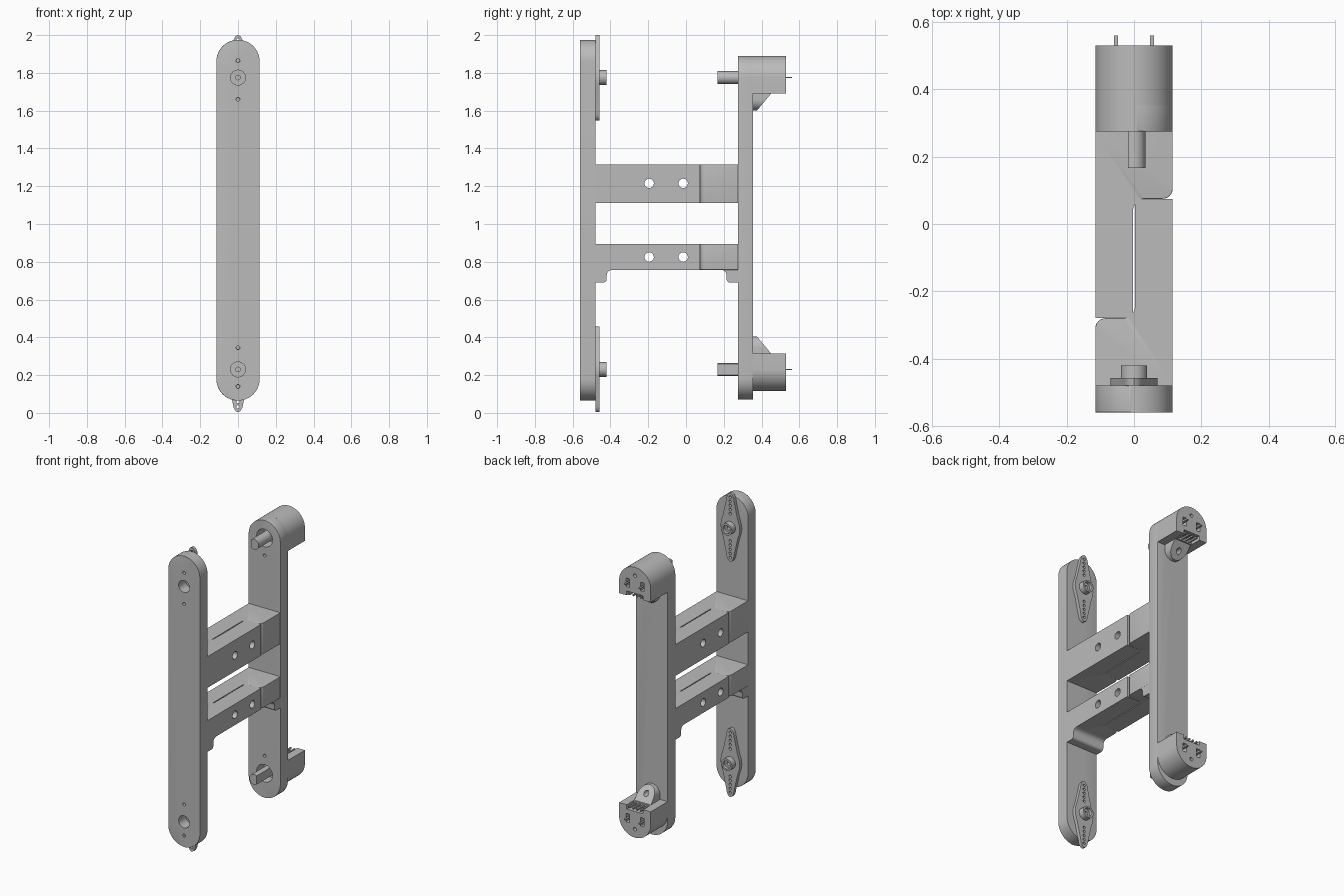
import bpy, bmesh
from math import pi, sin, cos
from mathutils import Vector

cube = bpy.data.objects.get("Cube")
if cube:
    bpy.data.objects.remove(cube)

grey = bpy.data.materials.new("plain_grey")
grey.use_nodes = True
COLOUR = (0.5, 0.5, 0.5, 1)
grey.diffuse_color = COLOUR
grey.node_tree.nodes["Principled BSDF"].inputs["Base Color"].default_value = COLOUR

PLACE = {"x": lambda u, v, t: (t, u, v),
         "y": lambda u, v, t: (u, t, v),
         "z": lambda u, v, t: (u, v, t)}


def prism(name, pts, axis, lo, hi):
    """Extrude a 2D outline along an axis."""
    bm = bmesh.new()
    ends = [[bm.verts.new(PLACE[axis](u, v, t)) for u, v in pts] for t in (lo, hi)]
    n = len(pts)
    for ring in ends:
        bm.faces.new(ring)
    for i in range(n):
        j = (i + 1) % n
        bm.faces.new((ends[0][i], ends[0][j], ends[1][j], ends[1][i]))
    bmesh.ops.recalc_face_normals(bm, faces=bm.faces)
    mesh = bpy.data.meshes.new(name)
    bm.to_mesh(mesh)
    bm.free()
    mesh.materials.append(grey)
    ob = bpy.data.objects.new(name, mesh)
    bpy.context.collection.objects.link(ob)
    return ob


def circle(u, v, r, n=24):
    return [(u + r * cos(2 * pi * i / n), v + r * sin(2 * pi * i / n)) for i in range(n)]


def rect(u0, u1, v0, v1):
    return [(u0, v0), (u1, v0), (u1, v1), (u0, v1)]


def stadium(r, v0, v1, n=24):
    top = [(r * cos(pi * i / n), v1 - r + r * sin(pi * i / n)) for i in range(n + 1)]
    return top + [(-u, v0 + r - (v - v1 + r)) for u, v in top]


def rounded(corners, steps=6):
    """Outline from (u, v, radius) corners, with each right angle filleted."""
    out = []
    for i, (u, v, r) in enumerate(corners):
        p = Vector((u, v))
        if not r:
            out.append((u, v))
            continue
        a = (Vector(corners[i - 1][:2]) - p).normalized() * r
        b = (Vector(corners[(i + 1) % len(corners)][:2]) - p).normalized() * r
        for k in range(steps + 1):
            t = pi / 2 * k / steps
            out.append(tuple(p + a * (1 - sin(t)) + b * (1 - cos(t))))
    return out


def activate(ob):
    bpy.ops.object.select_all(action="DESELECT")
    ob.select_set(True)
    bpy.context.view_layer.objects.active = ob


def cut(ob, *cutters):
    activate(ob)
    for c in cutters:
        mod = ob.modifiers.new("cut", "BOOLEAN")
        mod.operation, mod.solver, mod.object = "DIFFERENCE", "EXACT", c
        bpy.ops.object.modifier_apply(modifier=mod.name)
        bpy.data.objects.remove(c)


def drill(ob, axis, lo, hi, holes):
    cut(ob, *[prism("cutter", circle(u, v, r, 16), axis, lo, hi) for u, v, r in holes])


def round_edges(ob, test, width):
    """Bevel the sharp edges whose two ends pass the test."""
    bm = bmesh.new()
    bm.from_mesh(ob.data)
    edges = [e for e in bm.edges if e.calc_face_angle(0) > 0.6
             and all(test(v.co) for v in e.verts)]
    bmesh.ops.bevel(bm, geom=edges, offset=width, segments=4, profile=0.5,
                    affect="EDGES", clamp_overlap=True)
    bm.to_mesh(ob.data)
    bm.free()


def turn(ob):
    """Half turn that carries a front-frame part to its rear-frame counterpart."""
    for v in ob.data.vertices:
        v.co.x, v.co.y = -v.co.x, -0.205 - v.co.y
    return ob


W = 0.115
AXLES = (("upper", 1.775, 1), ("lower", 0.23, -1))

# Long end plates with one softened side
front = prism("front_plate", stadium(W, 0.065, 1.975), "y", -0.56, -0.48)
rear = turn(prism("rear_plate", stadium(W, 0.07, 1.89), "y", -0.56, -0.48))
round_edges(front, lambda c: c.x < -0.01, 0.024)
round_edges(rear, lambda c: c.x > 0.01, 0.024)
for _, z, s in AXLES:
    drill(front, "y", -0.7, -0.4, [(0, z, 0.04), (0, z + s * 0.09, 0.01), (0, z - s * 0.115, 0.01)])
    drill(rear, "y", 0.2, 0.4, [(0, z, 0.058), (0, z - s * 0.115, 0.01)])

# Interlocking cross arms, each with a wide root and a half-width tongue
ARM = [(-W, -0.48, 0), (W, -0.48, 0), (W, 0.075, 0), (0.003, 0.075, 0.02),
       (0.003, -0.28, 0.035), (-W, -0.28, 0.03)]
LIP = [(-0.48, 0.757, 0), (-0.395, 0.757, 0), (-0.42, 0.757, 0), (-0.42, 0.69, 0.018), (-0.48, 0.69, 0)]
LIP[1:3] = [(-0.42 + 0.03 * (1 - sin(pi / 2 * k / 5)), 0.757 - 0.03 * (1 - cos(pi / 2 * k / 5)), 0)
            for k in range(6)]
for side in ("front", "rear"):
    for level, z0, z1 in (("upper", 1.11, 1.315), ("lower", 0.757, 0.895)):
        arm = prism(f"{side}_{level}_arm", rounded(ARM), "z", z0, z1)
        round_edges(arm, lambda c: c.x < -0.01 and c.y < -0.27, 0.014)
        if side == "rear":
            turn(arm)
        zc = 1.215 if level == "upper" else 0.825
        drill(arm, "x", -0.3, 0.3, [(-0.195, zc, 0.025), (-0.015, zc, 0.025)])
    lip = prism(f"{side}_lip", rounded(LIP), "x", -W, W)
    if side == "rear":
        turn(lip)

for name, z, s in AXLES:
    # Two-ended horn with a row of holes and a hollow hub
    half = [(0.07, 0), (0.066, 0.03), (0.053, 0.07), (0.031, 0.165), (0.024, 0.2),
            (0.014, 0.219), (0, 0.2265)]
    right = [(u, -v) for u, v in half[::-1]] + half[1:]
    outline = [(u, z + v) for u, v in right] + [(-u, z + v) for u, v in right[-2:0:-1]]
    horn = prism(f"{name}_horn", outline, "y", -0.48, -0.458)
    drill(horn, "y", -0.6, -0.4, [(0, z, 0.02)] + [
        (0, z + d * (0.09 + 0.027 * i), 0.009) for i in range(5) for d in (1, -1)])
    hub = prism(f"{name}_hub", circle(0, z, 0.039, 32), "y", -0.485, -0.42)
    drill(hub, "y", -0.44, -0.3, [(0, z, 0.027)])
    drill(hub, "y", -0.6, -0.3, [(0, z, 0.012)])

    # Output shaft with one flat side
    shaft = prism(f"{name}_shaft", [(max(u, -0.018) * s, z + v) for u, v in circle(0, 0, 0.034, 32)],
                  "y", 0.167, 0.36)

    # Motor housing: round outside, flat towards the middle
    arc = [(W * cos(pi * i / 32), z + s * W * sin(pi * i / 32)) for i in range(33)]
    flat = z - s * 0.085
    housing = prism(f"{name}_motor_housing", arc + [(-W, flat), (W, flat)], "y", 0.352, 0.53)
    drill(housing, "y", 0.48, 0.6, [(0, z + s * 0.06, 0.012)])
    notch = sorted((flat - s * 0.02, flat + s * 0.028))
    cut(housing, prism("cutter", rect(-0.06, 0.06, *notch), "y", 0.46, 0.6),
        *[prism("cutter", rect(x - 0.013, x + 0.013, z - 0.028, z + 0.028), "y", 0.49, 0.6)
          for x in (-0.053, 0.053)])
    for x in (-0.053, 0.053):
        prism(f"{name}_terminal", rect(x - 0.006, x + 0.006, z - 0.003, z + 0.003), "y", 0.48, 0.56)
    for i in range(4):
        x = -0.042 + 0.028 * i
        zp = flat + s * 0.012
        prism(f"{name}_pin", rect(x - 0.005, x + 0.005, zp - 0.005, zp + 0.005), "y", 0.45, 0.53)

    # Sloped screw tab below the housing
    r = 0.06
    tip = [(r * cos(pi * i / 16), flat - s * (0.03 + r * sin(pi * i / 16))) for i in range(17)]
    tab = prism(f"{name}_screw_tab", tip + [(-r, flat), (r, flat)], "y", 0.35, 0.45)
    cut(tab, prism("cutter", [(0.45, flat), (0.365, flat - s * 0.102), (0.5, flat - s * 0.102),
                              (0.5, flat)], "x", -0.2, 0.2))
    drill(tab, "y", 0.36, 0.5, [(0, flat - s * 0.045, 0.016)])

# Smooth the curved walls, keep the edges crisp
for ob in list(bpy.context.scene.objects):
    if ob.type == "MESH" and grey.name in ob.data.materials:
        activate(ob)
        bpy.ops.object.shade_smooth_by_angle(angle=0.6)
